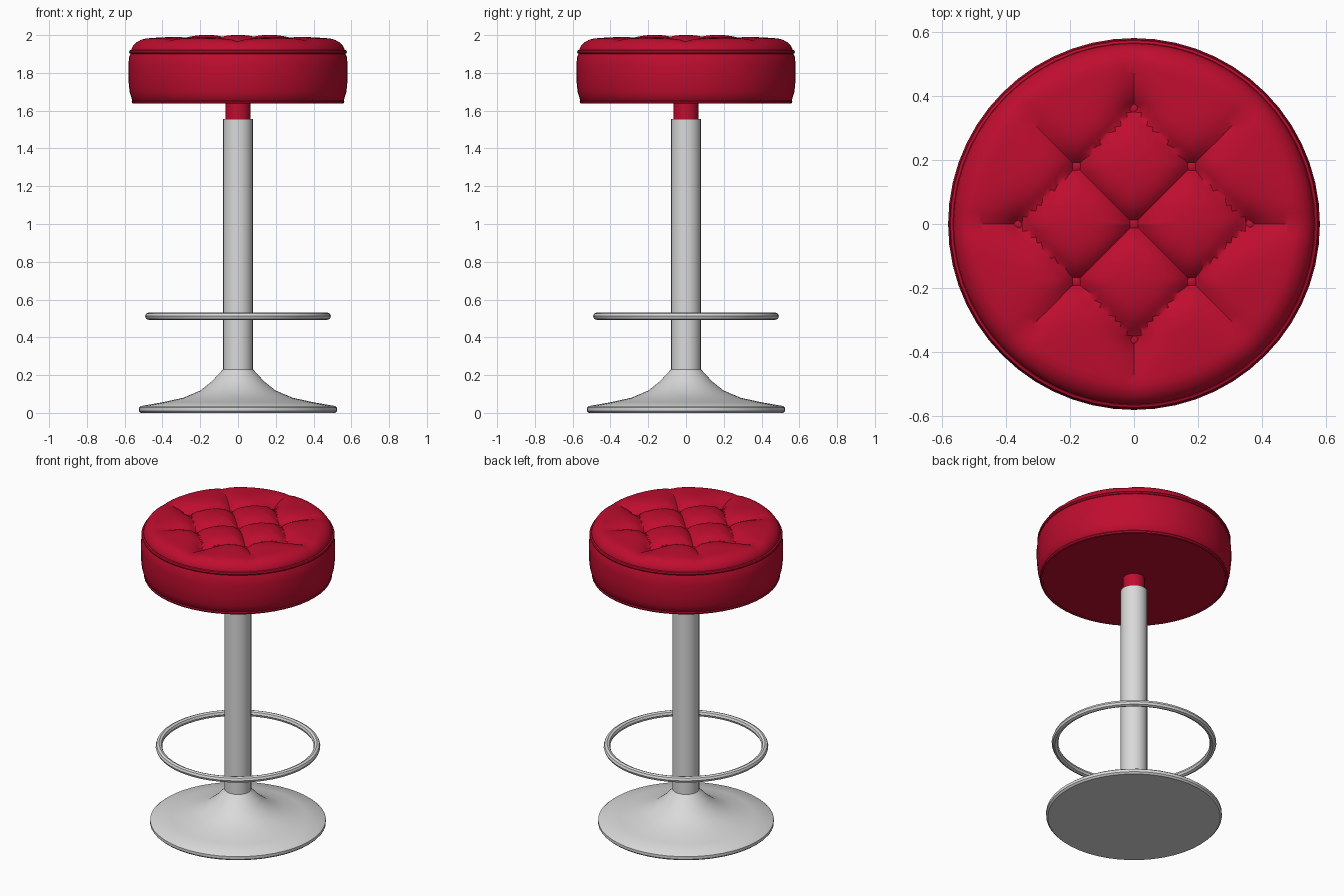
import bpy, bmesh, math
from mathutils import Vector

if "Cube" in bpy.data.objects:
    bpy.data.objects.remove(bpy.data.objects["Cube"])


def material(name, rgb):
    m = bpy.data.materials.new(name)
    m.diffuse_color = (*rgb, 1)
    m.use_nodes = True
    m.node_tree.nodes["Principled BSDF"].inputs["Base Color"].default_value = m.diffuse_color
    return m


RED = material("red leather", (0.52, 0.004, 0.028))
CHROME = material("light grey metal", (0.70, 0.70, 0.70))


def finish(bm, name, mat, angle=35):
    bmesh.ops.recalc_face_normals(bm, faces=bm.faces)
    mesh = bpy.data.meshes.new(name)
    bm.to_mesh(mesh)
    bm.free()
    mesh.materials.append(mat)
    ob = bpy.data.objects.new(name, mesh)
    bpy.context.collection.objects.link(ob)
    bpy.ops.object.select_all(action='DESELECT')
    ob.select_set(True)
    bpy.context.view_layer.objects.active = ob
    bpy.ops.object.shade_smooth_by_angle(angle=math.radians(angle))
    return ob


def lathe(name, profile, mat, sides=48, loop=False, height=None, cap=True):
    """Spin (radius, z) points round the z axis; height(x, y, z) can reshape z."""
    bm = bmesh.new()
    rings = []
    for r, z in profile:
        ring = []
        for i in range(sides):
            a = math.tau * i / sides
            x, y = r * math.cos(a), r * math.sin(a)
            ring.append(bm.verts.new((x, y, height(x, y, z) if height else z)))
        rings.append(ring)
    pairs = list(zip(rings, rings[1:])) + ([(rings[-1], rings[0])] if loop else [])
    for a, b in pairs:
        for i in range(sides):
            j = (i + 1) % sides
            bm.faces.new((a[i], a[j], b[j], b[i]))
    if cap and not loop:
        bm.faces.new(rings[0])
        bm.faces.new(rings[-1])
    return finish(bm, name, mat)


def torus(name, major, minor, z, mat, sides=48, steps=8):
    pts = [(major + minor * math.cos(math.tau * k / steps),
            z + minor * math.sin(math.tau * k / steps)) for k in range(steps)]
    return lathe(name, pts, mat, sides, loop=True)


# Trumpet base, column and foot ring
lathe("base", [(0.515, 0), (0.525, 0.01), (0.525, 0.028), (0.515, 0.036), (0.40, 0.056),
               (0.29, 0.08), (0.20, 0.118), (0.14, 0.165), (0.08, 0.23)], CHROME)
lathe("column", [(0.08, 0.20), (0.08, 1.555)], CHROME, 20)
torus("foot_ring", 0.472, 0.02, 0.512, CHROME)

# Red neck under the seat
lathe("neck", [(0.067, 1.54), (0.067, 1.66)], RED, 12)

# Padded side of the seat with piping at both edges
lathe("seat_side", [(0.545, 1.642), (0.56, 1.655), (0.574, 1.70), (0.581, 1.77),
                    (0.581, 1.84), (0.576, 1.885), (0.565, 1.91)], RED, 56)
torus("lower_piping", 0.552, 0.011, 1.648, RED, 56)
torus("upper_piping", 0.566, 0.011, 1.911, RED, 56)

# Tufting layout: 3 x 3 diamond lattice of buttons
P = 0.18
node = {(u, v): Vector(((u + v) * P, (u - v) * P)) for u in (-1, 0, 1) for v in (-1, 0, 1)}
pleats = []          # (start, end, depth at start, depth at end)
for (u, v), p in node.items():
    for q in ((u + 1, v), (u, v + 1)):
        if q in node:
            pleats.append((p, node[q], 0.034, 0.034))
    if (u, v) != (0, 0):
        pleats.append((p, p.normalized() * 0.56, 0.034, 0.006))


def cushion_height(x, y, _):
    p = Vector((x, y))
    r = p.length
    dome = 2.006 - 0.022 * (r / 0.5) ** 2
    groove = 0
    for a, b, da, db in pleats:
        d = b - a
        t = min(1, max(0, (p - a).dot(d) / d.length_squared))
        dist = (p - a - d * t).length
        groove = max(groove, (da + (db - da) * t) * math.exp(-dist / 0.035))
    pit = max(0.045 * math.exp(-(p - n).length / 0.045) for n in node.values())
    t = min(1, max(0, (r - 0.49) / 0.075))
    return 1.915 + (dome - groove - pit - 1.915) * math.sqrt(1 - t * t)


# Tufted cushion top
radii = [0.012 + 0.0135 * i for i in range(36)]
radii += [0.505, 0.52, 0.535, 0.548, 0.557, 0.563, 0.565]
lathe("tufted_cushion", [(r, 0) for r in reversed(radii)], RED, 96, height=cushion_height)

# Buttons
for i, p in enumerate(node.values()):
    bm = bmesh.new()
    bmesh.ops.create_uvsphere(bm, u_segments=12, v_segments=6, radius=0.02)
    bmesh.ops.scale(bm, vec=(1, 1, 0.5), verts=bm.verts)
    z = cushion_height(p.x, p.y, 0) + 0.009
    bmesh.ops.translate(bm, vec=(p.x, p.y, z), verts=bm.verts)
    finish(bm, f"button_{i + 1}", RED)
